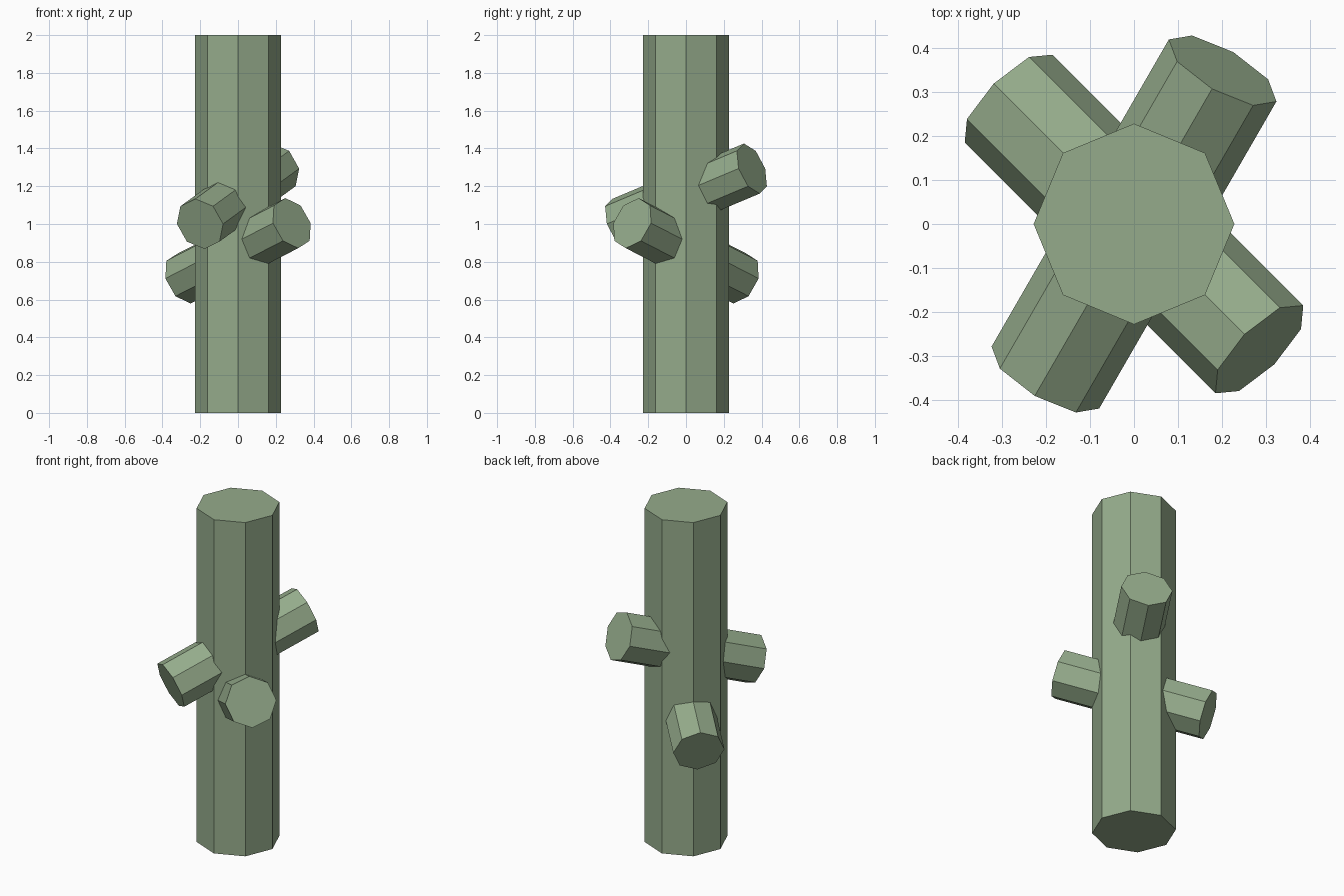
import bpy
from math import radians

if "Cube" in bpy.data.objects:
    bpy.data.objects.remove(bpy.data.objects["Cube"])

green = bpy.data.materials.new("green")
green.diffuse_color = (0.30, 0.41, 0.26, 1)
green.use_nodes = True
green.node_tree.nodes["Principled BSDF"].inputs["Base Color"].default_value = green.diffuse_color


def octagon_bar(name, radius, length, z, azimuth=0, elevation=90):
    """Flat-faced eight-sided bar centred on the z axis, aimed by two angles."""
    bpy.ops.mesh.primitive_cylinder_add(
        vertices=8, radius=radius, depth=length, location=(0, 0, z),
        rotation=(0, radians(90 - elevation), radians(azimuth)))
    bar = bpy.context.object
    bar.name = name
    bar.data.materials.append(green)
    return bar


# Upright trunk
octagon_bar("trunk", 0.228, 2.0, 1.0)

# Two slanted bars through the trunk, each making a pair of stubs
octagon_bar("upper_branch", 0.141, 0.857, 1.147, azimuth=60, elevation=20)
octagon_bar("lower_branch", 0.141, 0.857, 0.858, azimuth=-45, elevation=20)
